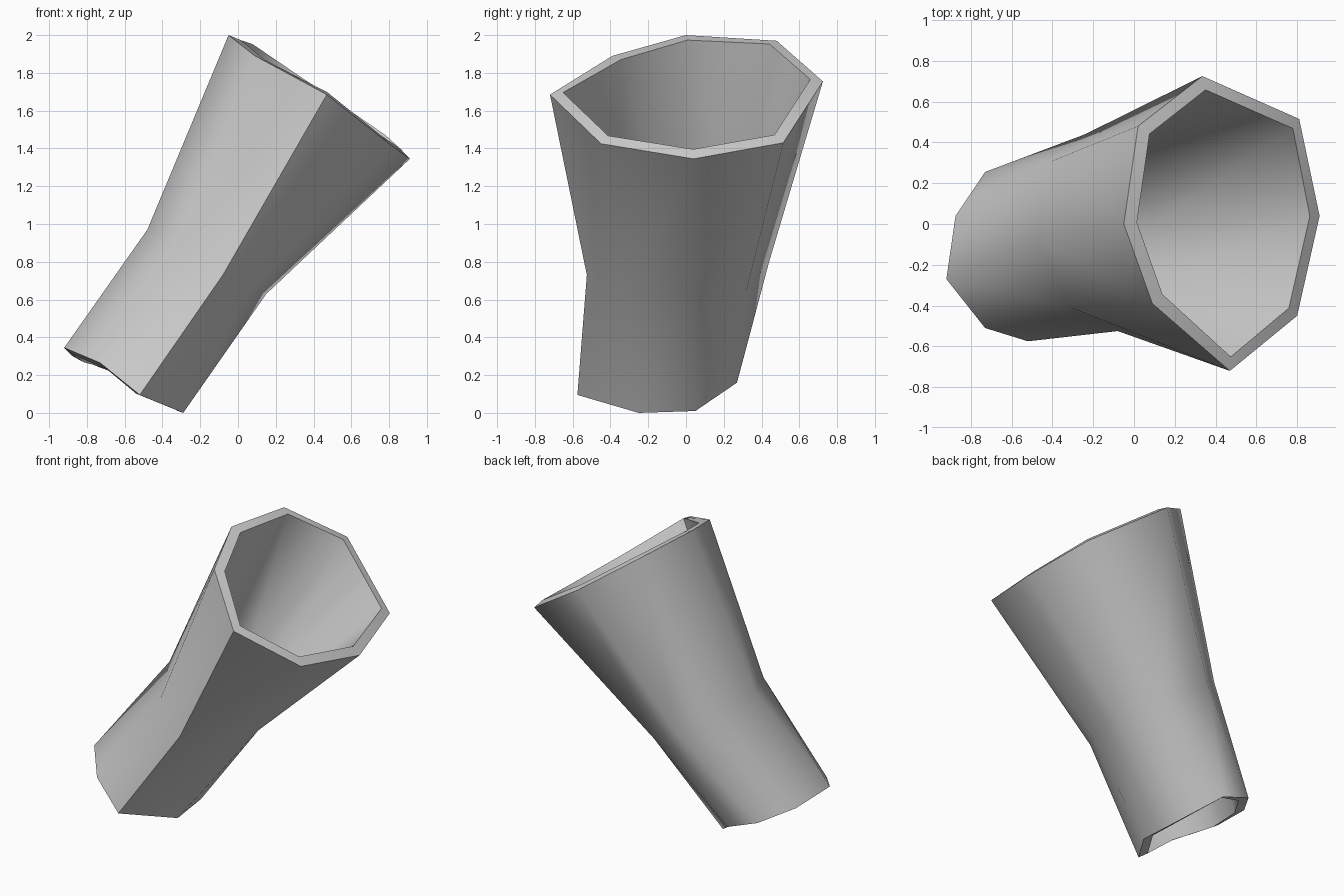
import bpy, math

if "Cube" in bpy.data.objects:
    bpy.data.objects.remove(bpy.data.objects["Cube"])

# Three eight-sided cross-sections of the leaning sleeve, bottom to top
bottom = [(-.92, -.27, .345), (-.875, .04, .30), (-.73, .255, .24), (-.51, .27, .16),
          (-.32, .05, .01), (-.29, -.25, 0), (-.52, -.575, .095), (-.73, -.51, .265)]
middle = [(-.48, -.07, .97), (-.40, .31, .94), (-.24, .44, .80), (.02, .32, .65),
          (.15, .01, .63), (.06, -.33, .64), (-.08, -.525, .73), (-.31, -.41, .89)]
top = [(-.05, 0, 2), (.02, .48, 1.97), (.335, .725, 1.755), (.81, .515, 1.43),
       (.91, .04, 1.345), (.80, -.45, 1.425), (.47, -.72, 1.685), (.09, -.39, 1.89)]

# Outer skin, open at both ends
verts = bottom + middle + top
faces = []
for r in range(2):
    for i in range(8):
        j = (i + 1) % 8
        faces.append((r*8 + j, r*8 + i, r*8 + 8 + i, r*8 + 8 + j))
mesh = bpy.data.meshes.new("hollow_sleeve")
mesh.from_pydata(verts, [], faces)
mesh.update()
sleeve = bpy.data.objects.new("hollow_sleeve", mesh)
bpy.context.collection.objects.link(sleeve)
bpy.context.view_layer.objects.active = sleeve
sleeve.select_set(True)

# Outward-facing skin
bpy.ops.object.mode_set(mode='EDIT')
bpy.ops.mesh.select_all(action='SELECT')
bpy.ops.mesh.normals_make_consistent(inside=False)
bpy.ops.object.mode_set(mode='OBJECT')
# an open tube may flip as a whole: check one side against the axis
p = mesh.polygons[0]
if p.normal.dot(p.center - sum((v.co for v in mesh.vertices), p.center * 0) / 24) < 0:
    mesh.flip_normals()

# Wall thickness grows inward
wall = sleeve.modifiers.new("wall", 'SOLIDIFY')
wall.thickness = .07
wall.offset = -1
bpy.ops.object.modifier_apply(modifier="wall")
bpy.ops.object.shade_smooth_by_angle(angle=math.radians(62))

# Plain grey finish
grey = bpy.data.materials.new("light grey")
grey.diffuse_color = (.6, .6, .6, 1)
grey.use_nodes = True
grey.node_tree.nodes["Principled BSDF"].inputs["Base Color"].default_value = grey.diffuse_color
sleeve.data.materials.append(grey)
